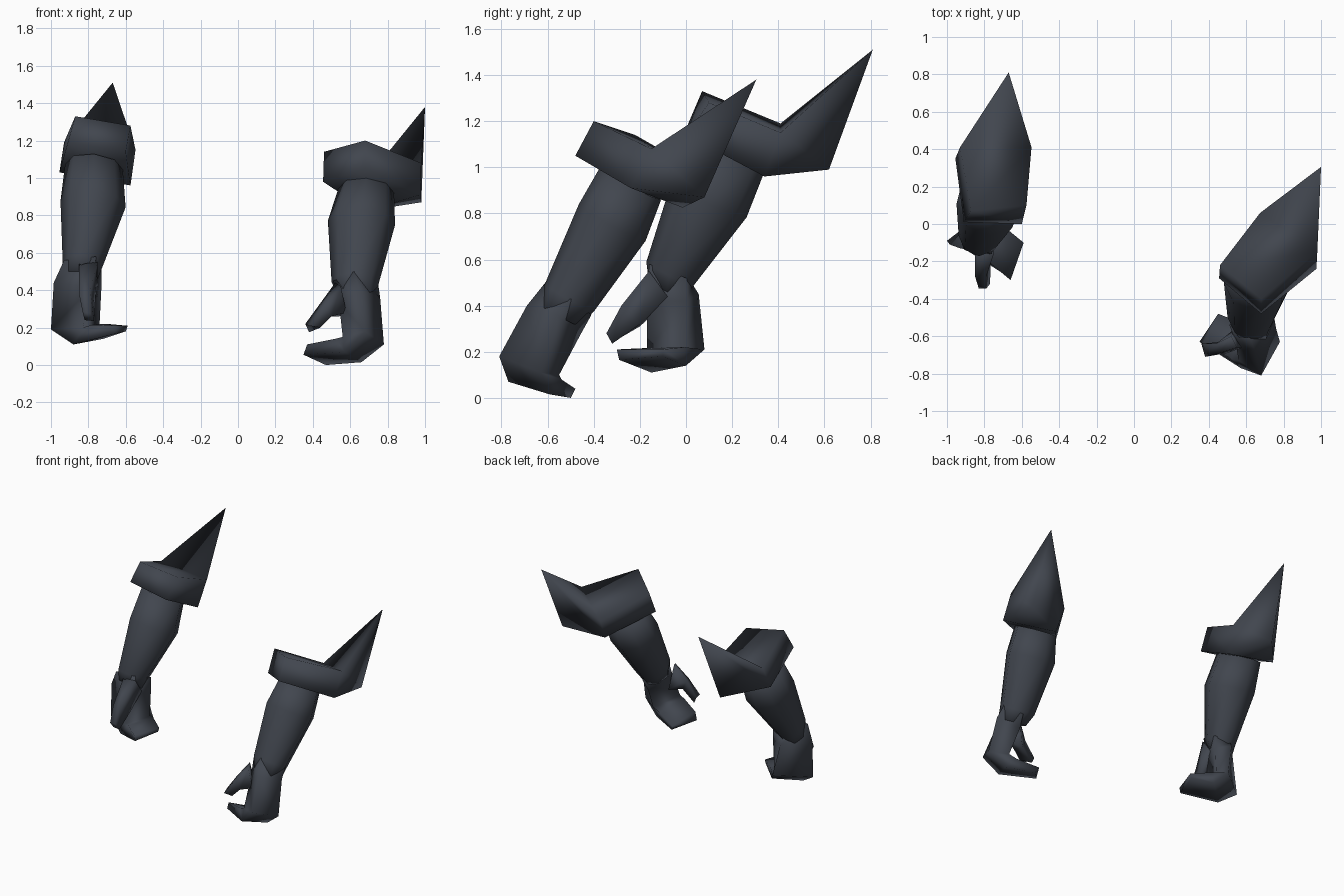
import bpy, bmesh, math
from mathutils import Vector

mat = bpy.data.materials.new("dark_slate")
mat.diffuse_color = (0.053, 0.061, 0.077, 1)


def build(name, verts, faces):
    """Mesh object with outward normals, smooth shaded."""
    bm = bmesh.new()
    vs = [bm.verts.new(v) for v in verts]
    for f in faces:
        bm.faces.new([vs[i] for i in f])
    bmesh.ops.recalc_face_normals(bm, faces=bm.faces[:])
    me = bpy.data.meshes.new(name)
    bm.to_mesh(me)
    bm.free()
    me.materials.append(mat)
    for p in me.polygons:
        p.use_smooth = True
    ob = bpy.data.objects.new(name, me)
    bpy.context.collection.objects.link(ob)
    return ob


def walls(k, n):
    """Side faces between ring k and ring k+1 of n points."""
    return [(k * n + i, k * n + (i + 1) % n, (k + 1) * n + (i + 1) % n, (k + 1) * n + i)
            for i in range(n)]


def loft(name, rings):
    n = len(rings[0])
    faces = [tuple(range(n)), tuple(range((len(rings) - 1) * n, len(rings) * n))]
    for k in range(len(rings) - 1):
        faces += walls(k, n)
    return build(name, [p for r in rings for p in r], faces)


def forearm(name, sections, n=8):
    """Tapered limb; each section is centre, sideways radius, fore-aft radius."""
    axis = (Vector(sections[-1][0]) - Vector(sections[0][0])).normalized()
    back = axis.cross(Vector((1, 0, 0))).normalized()
    side = back.cross(axis)
    rings = []
    for c, rx, ry in sections:
        rings.append([Vector(c) + side * rx * math.cos(2 * math.pi * i / n)
                      + back * ry * math.sin(2 * math.pi * i / n) for i in range(n)])
    return loft(name, rings)


def cuff(name, top, bottom):
    """Five-sided cuff (front pair, side, elbow point, side) with a raised spike."""
    faces = walls(0, 5)
    for o in (0, 5):
        faces += [(o, o + 1, o + 2, o + 4), (o + 4, o + 2, o + 3)]
    return build(name, top + bottom, faces)


# right-hand side arm (x > 0)
cuff("cuff_a",
     [(.46, -.22, 1.14), (.68, -.40, 1.20), (.98, -.15, 1.08), (1.0, .305, 1.38), (.675, .06, .98)],
     [(.455, -.29, .98), (.68, -.48, 1.05), (.975, -.24, .91), (.98, .08, .87), (.69, -.015, .825)])
forearm("forearm_a", [
    ((.635, -.55, .36), .10, .10),
    ((.625, -.505, .435), .125, .122),
    ((.66, -.32, .76), .18, .165),
    ((.685, -.24, .93), .15, .15)])
loft("hand_a", [
    [(.62, -.61, .50), (.75, -.50, .43), (.65, -.41, .36), (.51, -.54, .45)],
    [(.65, -.69, .40), (.76, -.56, .36), (.64, -.46, .27), (.54, -.62, .33)],
    [(.68, -.81, .18), (.78, -.63, .11), (.66, -.55, .10), (.56, -.73, .15)],
    [(.57, -.77, .07), (.66, -.59, .015), (.60, -.54, .08), (.52, -.72, .14)],
    [(.35, -.63, .055), (.47, -.50, .0), (.45, -.48, .04), (.37, -.64, .11)]])
loft("thumb_a", [
    [(.52, -.60, .44), (.55, -.66, .42), (.58, -.66, .28), (.54, -.56, .26)],
    [(.44, -.64, .33), (.46, -.69, .32), (.50, -.69, .26), (.47, -.63, .26)],
    [(.36, -.64, .22), (.38, -.71, .21), (.44, -.70, .20), (.38, -.64, .175)]])

# left-hand side arm (x < 0)
cuff("cuff_b",
     [(-.87, .07, 1.33), (-.575, .10, 1.28), (-.548, .41, 1.15), (-.67, .81, 1.51), (-.93, .41, 1.19)],
     [(-.91, .01, 1.19), (-.60, .0, 1.14), (-.575, .34, .96), (-.72, .62, .99), (-.955, .35, 1.03)])
forearm("forearm_b", [
    ((-.84, -.08, .47), .09, .09),
    ((-.83, -.068, .54), .108, .115),
    ((-.775, .10, .86), .175, .18),
    ((-.77, .20, 1.06), .155, .16)])
loft("hand_b", [
    [(-.93, -.13, .56), (-.84, .03, .49), (-.73, .0, .52), (-.76, -.16, .58)],
    [(-.985, -.11, .44), (-.83, .055, .45), (-.73, .0, .42), (-.78, -.17, .42)],
    [(-1.0, -.09, .19), (-.78, .08, .21), (-.74, .0, .22), (-.83, -.17, .20)],
    [(-.88, -.15, .11), (-.72, .0, .14), (-.70, -.01, .22), (-.78, -.20, .215)],
    [(-.66, -.29, .165), (-.60, -.10, .18), (-.59, -.10, .21), (-.66, -.30, .21)]])
loft("thumb_b", [
    [(-.85, -.16, .54), (-.75, -.16, .55), (-.75, -.08, .44), (-.85, -.08, .42)],
    [(-.85, -.28, .38), (-.79, -.28, .40), (-.765, -.20, .32), (-.83, -.20, .31)],
    [(-.83, -.345, .28), (-.79, -.345, .28), (-.77, -.32, .235), (-.82, -.32, .24)]])
